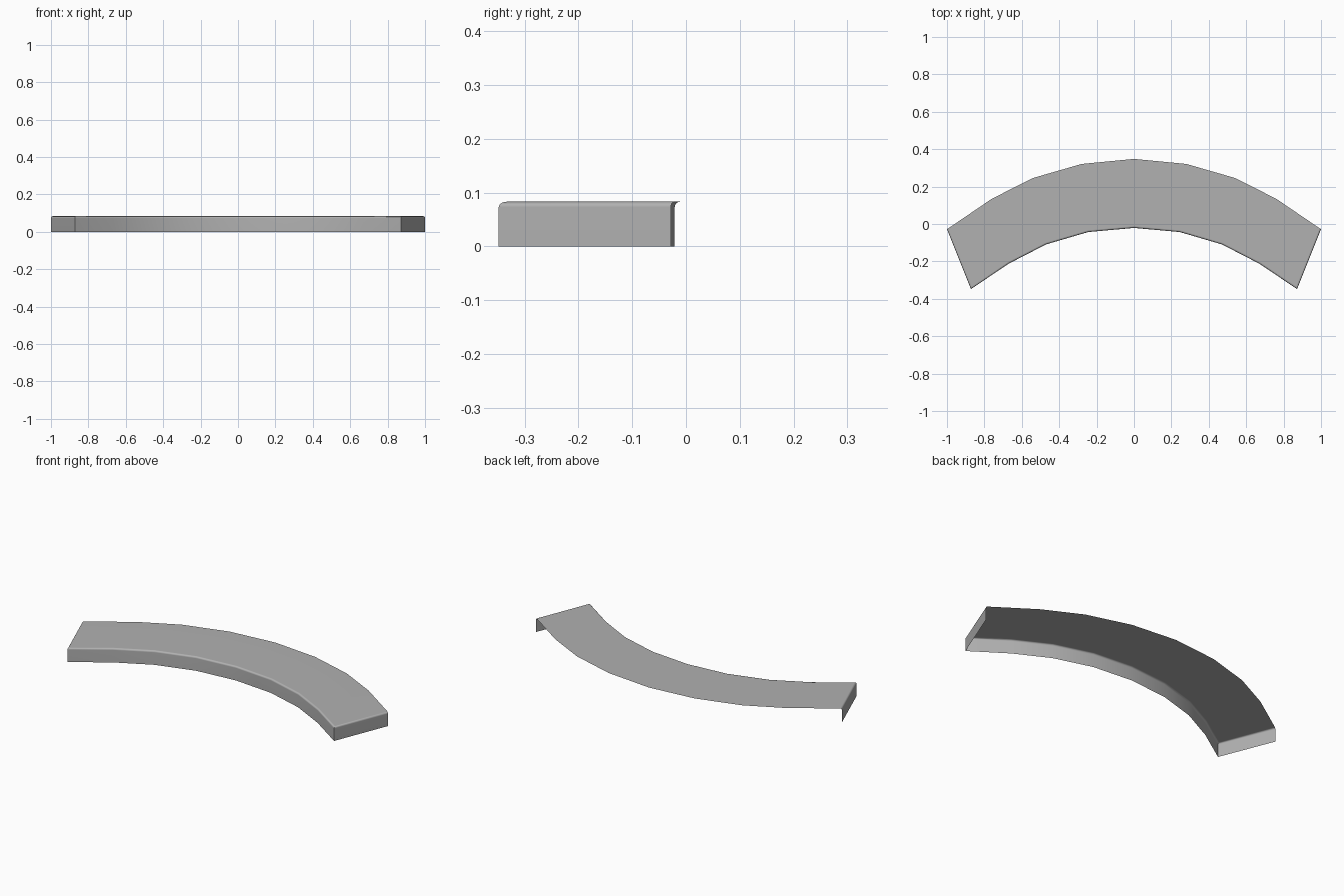
import bpy, bmesh

if "Cube" in bpy.data.objects:
    bpy.data.objects.remove(bpy.data.objects["Cube"])

HEIGHT = 0.083
# Half outlines in plan, from the centre to the right end
outer_half = [(0, 0.348), (0.28, 0.321), (0.54, 0.246), (0.76, 0.135), (1.0, -0.028)]
inner_half = [(0, -0.021), (0.245, -0.043), (0.47, -0.109), (0.67, -0.212), (0.872, -0.348)]


def mirrored(half):
    return [(-x, y) for x, y in reversed(half[1:])] + half


bm = bmesh.new()


def row(points, z):
    return [bm.verts.new((x, y, z)) for x, y in points]


outer, inner = mirrored(outer_half), mirrored(inner_half)
back = row(outer, HEIGHT)
front = row(inner, HEIGHT)
foot = row(inner, 0)

# Top sheet and curved front wall, open at the back and underneath
for i in range(len(outer) - 1):
    bm.faces.new((front[i], front[i + 1], back[i + 1], back[i]))
    bm.faces.new((foot[i], foot[i + 1], front[i + 1], front[i]))

# End walls
for i in (0, -1):
    corner = bm.verts.new((outer[i][0], outer[i][1], 0))
    loop = (foot[i], corner, back[i], front[i])
    bm.faces.new(loop if i == -1 else loop[::-1])

# Rounded upper rim along the front and the ends
bm.normal_update()
rim = [e for e in bm.edges if len(e.link_faces) == 2
       and all(v.co.z > HEIGHT / 2 for v in e.verts)
       and any(abs(f.normal.z) < 0.5 for f in e.link_faces)]
bmesh.ops.bevel(bm, geom=rim, offset=0.01, segments=3, profile=0.5, affect='EDGES')

mesh = bpy.data.meshes.new("curved_cover")
bm.to_mesh(mesh)
bm.free()
cover = bpy.data.objects.new("curved_cover", mesh)
bpy.context.collection.objects.link(cover)
bpy.context.view_layer.objects.active = cover
cover.select_set(True)
bpy.ops.object.shade_smooth_by_angle(angle=0.7)

# Keep the large faces flat in shading
weighted = cover.modifiers.new("flat_shading", 'WEIGHTED_NORMAL')
weighted.keep_sharp = True

# Dark grey surface
grey = bpy.data.materials.new("dark_grey")
grey.diffuse_color = (0.44, 0.44, 0.44, 1)
grey.use_nodes = True
grey.node_tree.nodes["Principled BSDF"].inputs["Base Color"].default_value = grey.diffuse_color
mesh.materials.append(grey)
